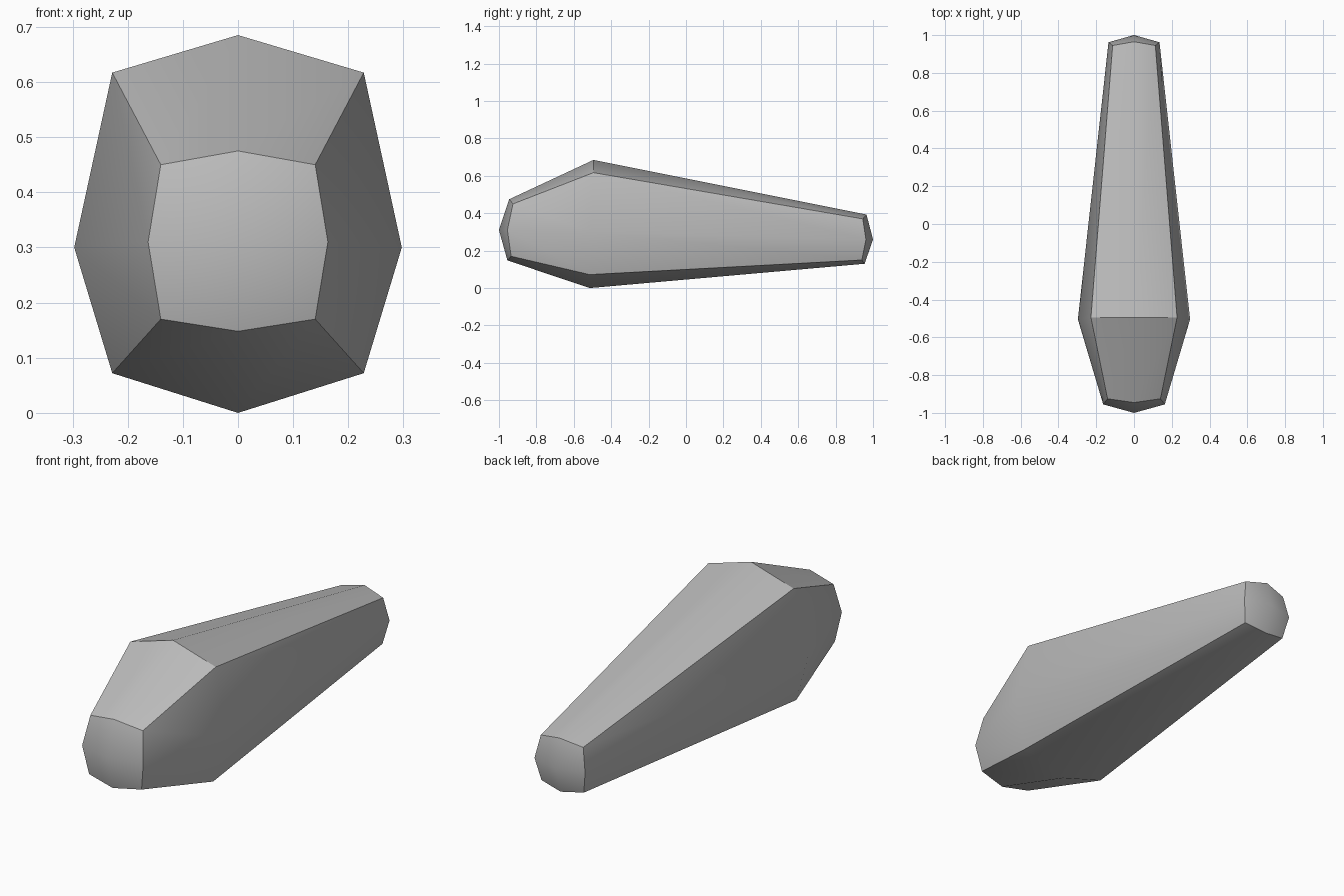
import bpy
import bmesh

cube = bpy.data.objects.get("Cube")
if cube:
    bpy.data.objects.remove(cube, do_unlink=True)

grey = bpy.data.materials.new("plain grey")
grey.use_nodes = True
colour = (0.5, 0.5, 0.5, 1)
grey.diffuse_color = colour
grey.node_tree.nodes["Principled BSDF"].inputs["Base Color"].default_value = colour

# Right half of each eight-sided ring, top to bottom: (x, y, z)
nose = [(0, -0.945, 0.475), (0.14, -0.925, 0.45), (0.163, -0.955, 0.31),
        (0.14, -0.935, 0.17), (0, -0.955, 0.148)]
middle = [(0, -0.495, 0.685), (0.228, -0.495, 0.617), (0.297, -0.505, 0.3),
          (0.228, -0.515, 0.072), (0, -0.515, 0)]
tail = [(0, 0.965, 0.393), (0.113, 0.945, 0.37), (0.135, 0.962, 0.26),
        (0.113, 0.94, 0.15), (0, 0.955, 0.13)]

bm = bmesh.new()


def add_ring(half):
    mirrored = [(-x, y, z) for x, y, z in half[-2:0:-1]]
    return [bm.verts.new(p) for p in half + mirrored]


rings = [add_ring(half) for half in (nose, middle, tail)]
sides = len(rings[0])

# Long panels between the rings
for a, b in zip(rings, rings[1:]):
    for i in range(sides):
        j = (i + 1) % sides
        bm.faces.new((a[i], a[j], b[j], b[i]))

# Shallow pointed caps
for ring, tip in ((rings[0], (0, -1, 0.31)), (rings[-1], (0, 1, 0.26))):
    pole = bm.verts.new(tip)
    for i in range(sides):
        bm.faces.new((ring[i], ring[(i + 1) % sides], pole))

bmesh.ops.recalc_face_normals(bm, faces=bm.faces)
for face in bm.faces:
    face.smooth = True


def crease(v, w):
    bm.edges.get((v, w)).smooth = False


# Crisp corners along the body, around the caps and across the top bend
for a, b in zip(rings, rings[1:]):
    for i in range(1, sides, 2):
        crease(a[i], b[i])
for ring in (rings[0], rings[-1]):
    for i in range(sides):
        crease(ring[i], ring[(i + 1) % sides])
crease(rings[1][0], rings[1][1])
crease(rings[1][0], rings[1][-1])

mesh = bpy.data.meshes.new("tapered_body")
bm.to_mesh(mesh)
bm.free()
mesh.materials.append(grey)
body = bpy.data.objects.new("tapered_body", mesh)
bpy.context.collection.objects.link(body)
